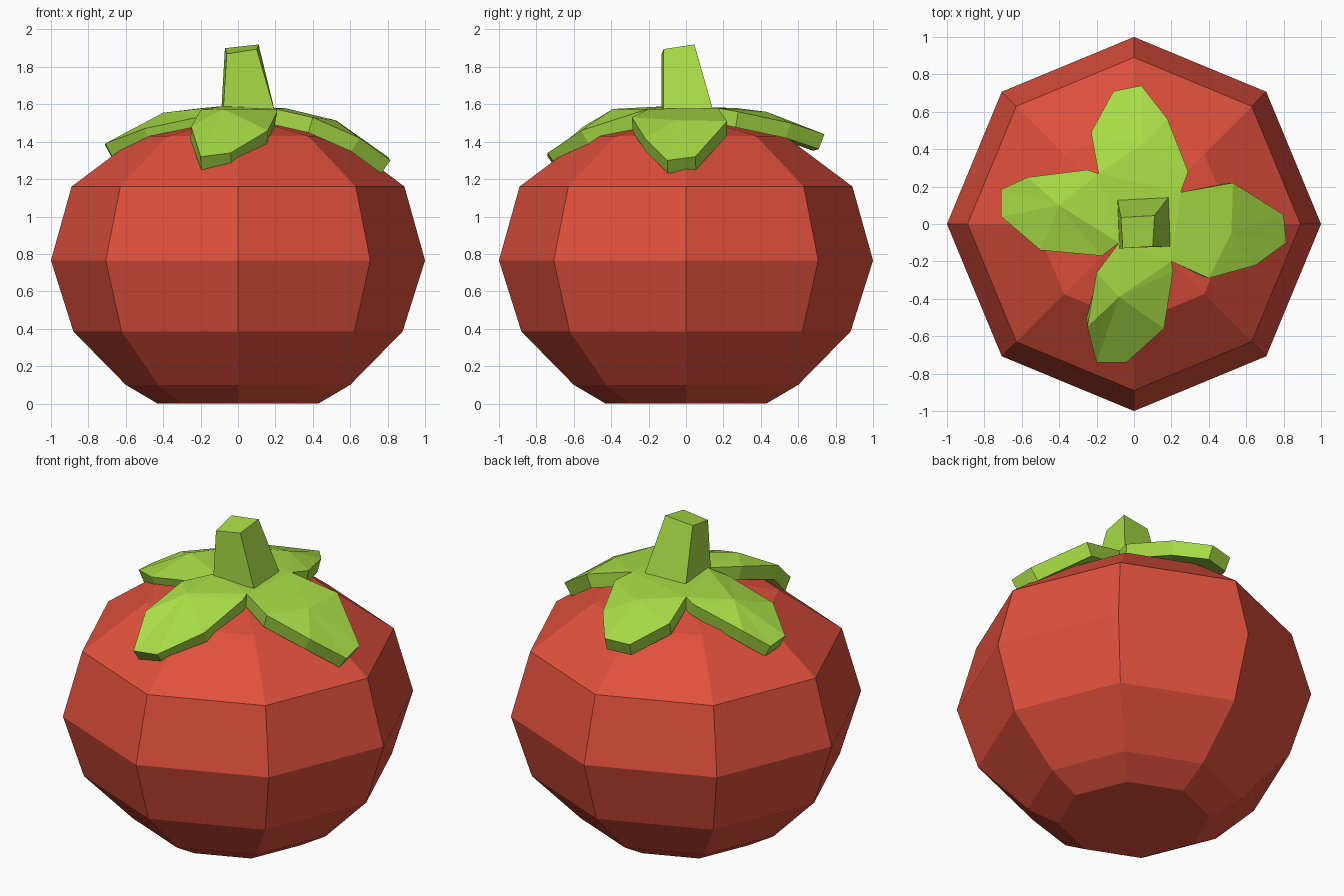
import bpy, bmesh
from math import cos, sin, pi

if "Cube" in bpy.data.objects:
    bpy.data.objects.remove(bpy.data.objects["Cube"])


def material(name, color):
    m = bpy.data.materials.new(name)
    m.diffuse_color = color
    m.use_nodes = True
    m.node_tree.nodes["Principled BSDF"].inputs["Base Color"].default_value = m.diffuse_color
    return m


def make_object(name, verts, faces, mat):
    mesh = bpy.data.meshes.new(name)
    mesh.from_pydata(verts, [], faces)
    mesh.materials.append(mat)
    bm = bmesh.new()
    bm.from_mesh(mesh)
    bmesh.ops.recalc_face_normals(bm, faces=bm.faces)
    bm.to_mesh(mesh)
    bm.free()
    obj = bpy.data.objects.new(name, mesh)
    bpy.context.collection.objects.link(obj)
    return obj


red = material("red_skin", (0.74, 0.08, 0.045, 1))
green = material("green_leaf", (0.39, 0.72, 0.06, 1))

# Fruit: eight-sided lathe, flat base and a low peak on top
SIDES = 8
profile = [(0.43, 0), (0.60, 0.10), (0.88, 0.385), (1.0, 0.765), (0.89, 1.16), (0.53, 1.43)]
verts = [(r * cos(2 * pi * i / SIDES), r * sin(2 * pi * i / SIDES), z)
         for r, z in profile for i in range(SIDES)]
faces = [tuple(range(SIDES))]
for k in range(len(profile) - 1):
    for i in range(SIDES):
        a, b = k * SIDES + i, k * SIDES + (i + 1) % SIDES
        faces.append((a, b, b + SIDES, a + SIDES))
apex = len(verts)
verts.append((0, 0, 1.54))
top = apex - SIDES
faces += [(top + i, top + (i + 1) % SIDES, apex) for i in range(SIDES)]
make_object("fruit", verts, faces, red)

# Calyx: four leaves fanned about their midrib, joined at shared notches
notches = [(0.20, -0.20, 1.575), (0.25, 0.17, 1.58), (-0.19, 0.27, 1.58), (-0.08, -0.10, 1.59)]
leaves = [  # midrib point first, then the outline counter-clockwise
    [(0.52, -0.05, 1.515), (0.40, -0.29, 1.53), (0.65, -0.22, 1.42), (0.815, -0.10, 1.30),
     (0.80, 0.05, 1.32), (0.53, 0.22, 1.51)],
    [(0.05, 0.43, 1.56), (0.29, 0.28, 1.56), (0.18, 0.56, 1.50), (0.04, 0.74, 1.44),
     (-0.11, 0.71, 1.43), (-0.23, 0.49, 1.51)],
    [(-0.40, 0.10, 1.555), (-0.25, 0.29, 1.56), (-0.57, 0.25, 1.46), (-0.71, 0.185, 1.38),
     (-0.71, 0.04, 1.39), (-0.50, -0.14, 1.47), (-0.17, -0.17, 1.54)],
    [(-0.08, -0.39, 1.575), (-0.20, -0.26, 1.57), (-0.25, -0.55, 1.48), (-0.20, -0.74, 1.32),
     (-0.04, -0.74, 1.34), (0.16, -0.56, 1.46), (0.21, -0.25, 1.56)],
]
verts, faces = list(notches), [(0, 1, 2, 3)]
for n, leaf in enumerate(leaves):
    c = len(verts)
    verts += leaf
    loop = [n] + list(range(c + 1, c + len(leaf))) + [(n + 1) % 4]
    faces += [(c, a, b) for a, b in zip(loop, loop[1:] + loop[:1])]
calyx = make_object("calyx", verts, faces, green)
if calyx.data.polygons[0].normal.z < 0:
    calyx.data.flip_normals()
solid = calyx.modifiers.new("thickness", 'SOLIDIFY')
solid.thickness = 0.085
solid.offset = -1

# Stem: tapered square post with a slanted top
stem = [(-0.08, -0.13, 1.55), (0.20, -0.12, 1.55), (0.19, 0.15, 1.55), (-0.09, 0.135, 1.55),
        (-0.06, -0.13, 1.87), (0.10, -0.12, 1.895), (0.11, 0.045, 1.92), (-0.07, 0.035, 1.90)]
sides = [(i, (i + 1) % 4, (i + 1) % 4 + 4, i + 4) for i in range(4)]
make_object("stem", stem, [(3, 2, 1, 0), (4, 5, 6, 7)] + sides, green)
